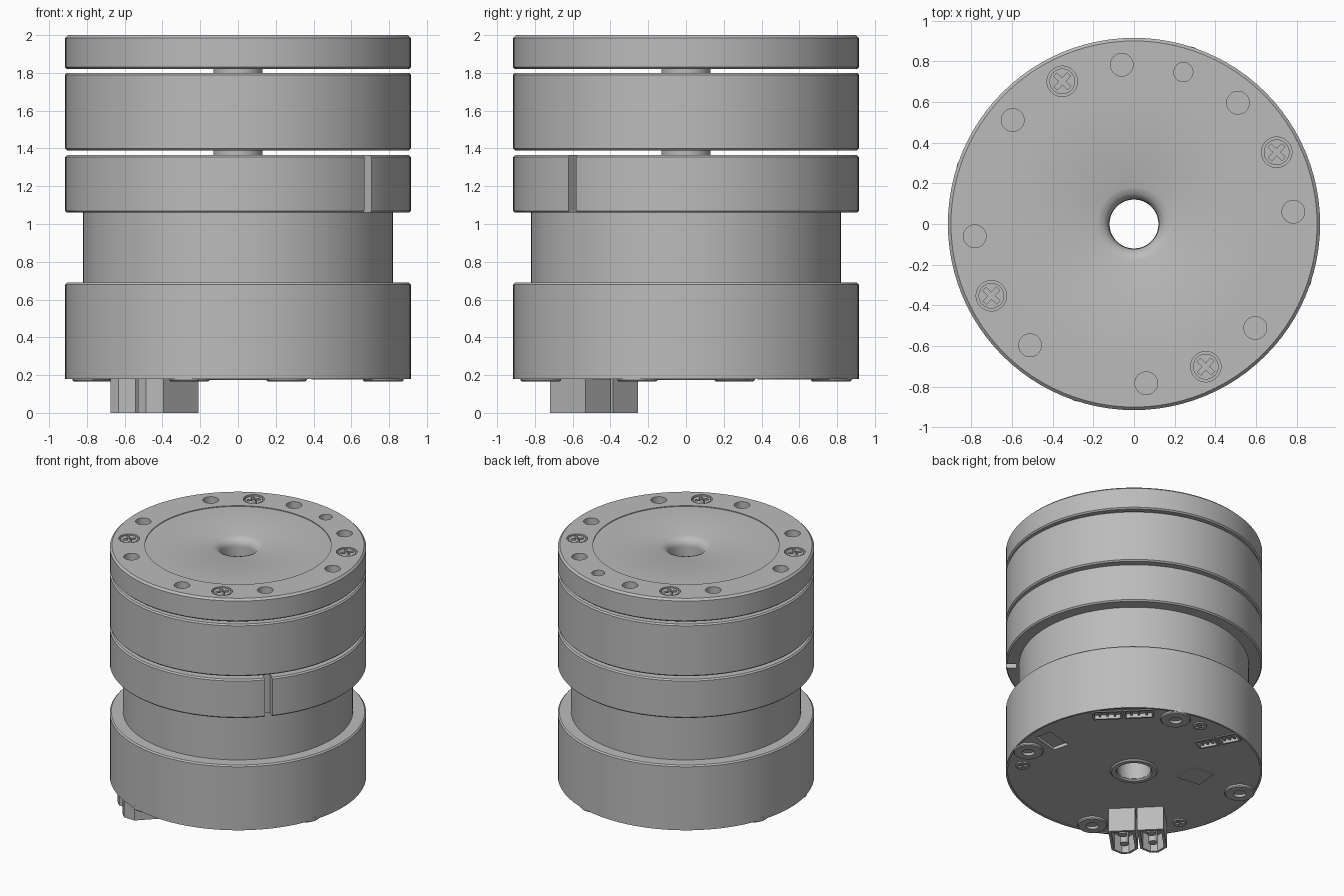
import bpy, bmesh, math
from mathutils import Matrix, Vector

if "Cube" in bpy.data.objects:
    bpy.data.objects.remove(bpy.data.objects["Cube"], do_unlink=True)

GREY = (0.5, 0.5, 0.5, 1)
mat = bpy.data.materials.new("machined grey")
mat.use_nodes = True
mat.diffuse_color = GREY
mat.node_tree.nodes["Principled BSDF"].inputs["Base Color"].default_value = GREY

BORE = 0.122


def finish(name, bm):
    bmesh.ops.recalc_face_normals(bm, faces=bm.faces)
    me = bpy.data.meshes.new(name)
    bm.to_mesh(me)
    bm.free()
    ob = bpy.data.objects.new(name, me)
    bpy.context.collection.objects.link(ob)
    me.materials.append(mat)
    return ob


def lathe(name, profile, steps=96):
    """Spin a closed (radius, height) outline around z."""
    bm = bmesh.new()
    vs = [bm.verts.new((r, 0, z)) for r, z in profile]
    es = [bm.edges.new((a, b)) for a, b in zip(vs, vs[1:] + vs[:1])]
    bmesh.ops.spin(bm, geom=vs + es, cent=(0, 0, 0), axis=(0, 0, 1),
                   angle=math.tau, steps=steps, use_merge=True)
    bmesh.ops.remove_doubles(bm, verts=bm.verts, dist=1e-5)
    return finish(name, bm)


def ring(name, r, z0, z1, inner=BORE, c0=0.01, c1=0.01):
    """Disc with a bore and chamfered outer edges."""
    pts = [(inner, z0), (r - c0, z0)] + ([(r, z0 + c0)] if c0 else [])
    pts += ([(r, z1 - c1)] if c1 else []) + [(r - c1, z1), (inner, z1)]
    return lathe(name, pts)


def add_cyl(bm, x, y, z0, z1, r, n=32):
    bmesh.ops.create_cone(bm, cap_ends=True, segments=n, radius1=r, radius2=r, depth=z1 - z0,
                          matrix=Matrix.Translation((x, y, (z0 + z1) / 2)))


def add_box(bm, x, y, z0, z1, w, d, deg=0, off=(0, 0)):
    m = (Matrix.Translation((x, y, (z0 + z1) / 2)) @ Matrix.Rotation(math.radians(deg), 4, "Z")
         @ Matrix.Translation((*off, 0)) @ Matrix.Diagonal((w, d, z1 - z0, 1)))
    bmesh.ops.create_cube(bm, size=1, matrix=m)


def cut(ob, bm):
    """Subtract a bmesh from an object, then drop the cutter."""
    tool = finish("cutter", bm)
    tool.hide_render = True
    mod = ob.modifiers.new("cut", "BOOLEAN")
    mod.operation, mod.solver, mod.object = "DIFFERENCE", "EXACT", tool
    mod.use_self = True
    bpy.context.view_layer.objects.active = ob
    bpy.ops.object.modifier_apply(modifier=mod.name)
    bpy.data.objects.remove(tool, do_unlink=True)


def polar(r, deg):
    a = math.radians(deg)
    return r * math.cos(a), r * math.sin(a)


# Top cap: rounded bore mouth, shallow centre recess, bolt circle
mouth = [(BORE + 0.06 * (1 - math.cos(t)), 1.93 + 0.06 * math.sin(t))
         for t in (math.radians(15 * i) for i in range(7))]
cap = lathe("top_cap", [(BORE, 1.82), (0.905, 1.82), (0.915, 1.83), (0.915, 1.985), (0.9, 2),
                        (0.665, 2), (0.665, 1.994), (BORE + 0.06, 1.99 + 0.004)] + mouth[::-1][1:])
screw_angles = [116.7 + 90 * i for i in range(4)]
bm = bmesh.new()
for a in [4.4 + 45 * i for i in range(8)] + [72]:
    x, y = polar(0.785, a)
    add_cyl(bm, x, y, 1.87, 2.1, 0.047 if a == 72 else 0.056)
for a in screw_angles:
    x, y = polar(0.785, a)
    add_cyl(bm, x, y, 1.95, 2.1, 0.075)
cut(cap, bm)


def cross_screw(name, x, y, z0, z1, r, top, deg):
    """Screw head with a cross recess in its upper or lower face."""
    bm = bmesh.new()
    add_cyl(bm, x, y, z0, z1, r)
    ob = finish(name, bm)
    for turn in (0, 90):
        bm = bmesh.new()
        s = (z1 - 0.02, z1 + 0.1) if top else (z0 - 0.1, z0 + 0.01)
        add_box(bm, x, y, *s, 1.5 * r, 0.36 * r, deg + turn)
        cut(ob, bm)


for i, a in enumerate(screw_angles):
    cross_screw(f"cap_screw_{i + 1}", *polar(0.785, a), 1.94, 1.995, 0.063, True, a - 70)

# Hollow shaft seen in the gaps
lathe("hollow_shaft", [(BORE - 0.002, 0.19), (0.13, 0.19), (0.13, 1.85), (BORE - 0.002, 1.85)], 48)

# Stacked body sections
ring("upper_drum", 0.915, 1.39, 1.80)
ring("waist", 0.82, 0.6, 1.1, c0=0, c1=0)
clamp = ring("clamp_ring", 0.915, 1.06, 1.365)
bm = bmesh.new()
add_box(bm, 0, 0, 1.0, 1.5, 0.12, 0.055, -41.2, (0.9, 0))
cut(clamp, bm)

# Base drum with shallow recess for the board
base = lathe("base_drum", [(0.15, 0.22), (0.9, 0.22), (0.9, 0.18), (0.915, 0.18), (0.915, 0.68),
                           (0.905, 0.69), (0.15, 0.69)])

# Circuit board with pockets for sockets
board = lathe("circuit_board", [(0.15, 0.186), (0.9, 0.186), (0.9, 0.3), (0.15, 0.3)])
SOCKETS = [(0.66, 0.49, 135, 0.2, 0.1), (0.5, 0.65, 135, 0.2, 0.1),
           (-0.14, 0.64, 118, 0.14, 0.1), (-0.22, 0.79, 118, 0.14, 0.1)]
bm = bmesh.new()
add_box(bm, 0.72, -0.05, 0.1, 0.21, 0.22, 0.13, 15)
for x, y, deg, w, d in SOCKETS:
    add_box(bm, x, y, 0.1, 0.21, w, d, deg)
cut(board, bm)

# Sockets: frame, tongue and contacts
for i, (x, y, deg, w, d) in enumerate(SOCKETS):
    bm = bmesh.new()
    for s in (-1, 1):
        add_box(bm, x, y, 0.178, 0.21, w, 0.015, deg, (0, s * d / 2))
        add_box(bm, x, y, 0.178, 0.21, 0.015, d, deg, (s * w / 2, 0))
    for k in (-1, 0, 1):
        add_box(bm, x, y, 0.185, 0.21, 0.015, d * 0.5, deg, (k * w * 0.27, 0))
    finish(f"signal_socket_{i + 1}", bm)

# Chip on the board
bm = bmesh.new()
add_box(bm, -0.375, 0.235, 0.178, 0.19, 0.19, 0.18, -7)
finish("chip", bm)

# Bottom bore collar
lathe("bore_collar", [(BORE, 0.22), (BORE, 0.185), (0.13, 0.175), (0.16, 0.175), (0.17, 0.185),
                      (0.17, 0.22)], 48)

# Mounting standoffs with threaded holes
for i in range(4):
    x, y = polar(0.81, 71.5 + 90 * i)
    ob = lathe(f"standoff_{i + 1}", [(0.045, 0.2), (0.045, 0.166), (0.1, 0.166), (0.107, 0.173),
                                     (0.107, 0.2)], 32)
    ob.location = (x, y, 0)

# Small board screws
for i in range(3):
    cross_screw(f"board_screw_{i + 1}", *polar(0.8, 86 + 120 * i), 0.176, 0.2, 0.05, False, 30)


# Power plugs: chamfered shells with a cavity and two pins
def plug_prism(bm, w, l, c, z0, z1):
    pts = [(-l / 2, -w / 2), (l / 2 - c, -w / 2), (l / 2, c - w / 2),
           (l / 2, w / 2 - c), (l / 2 - c, w / 2), (-l / 2, w / 2)]
    f = bm.faces.new([bm.verts.new((x, y, z0)) for x, y in pts])
    up = bmesh.ops.extrude_face_region(bm, geom=[f])["geom"]
    bmesh.ops.translate(bm, vec=Vector((0, 0, z1 - z0)),
                        verts=[v for v in up if isinstance(v, bmesh.types.BMVert)])


for side, label in ((-1, "a"), (1, "b")):
    bm = bmesh.new()
    plug_prism(bm, 0.19, 0.33, 0.065, 0, 0.2)
    shell = finish(f"power_plug_{label}", bm)
    bm = bmesh.new()
    plug_prism(bm, 0.15, 0.29, 0.05, -0.1, 0.13)
    cut(shell, bm)
    bm = bmesh.new()
    for px in (-0.07, 0.06):
        add_cyl(bm, px, 0, 0.02, 0.15, 0.032, 20)
    pins = finish(f"power_pins_{label}", bm)
    place = (Matrix.Translation((-0.465, -0.51, 0)) @ Matrix.Rotation(math.radians(225), 4, "Z")
             @ Matrix.Translation((0, side * 0.103, 0)))
    for ob in (shell, pins):
        ob.data.transform(place)

# Smooth round walls, crisp edges
bpy.ops.object.select_all(action="DESELECT")
for ob in bpy.context.scene.objects:
    if ob.type == "MESH":
        ob.select_set(True)
        bpy.context.view_layer.objects.active = ob
bpy.ops.object.shade_smooth_by_angle(angle=math.radians(30))
